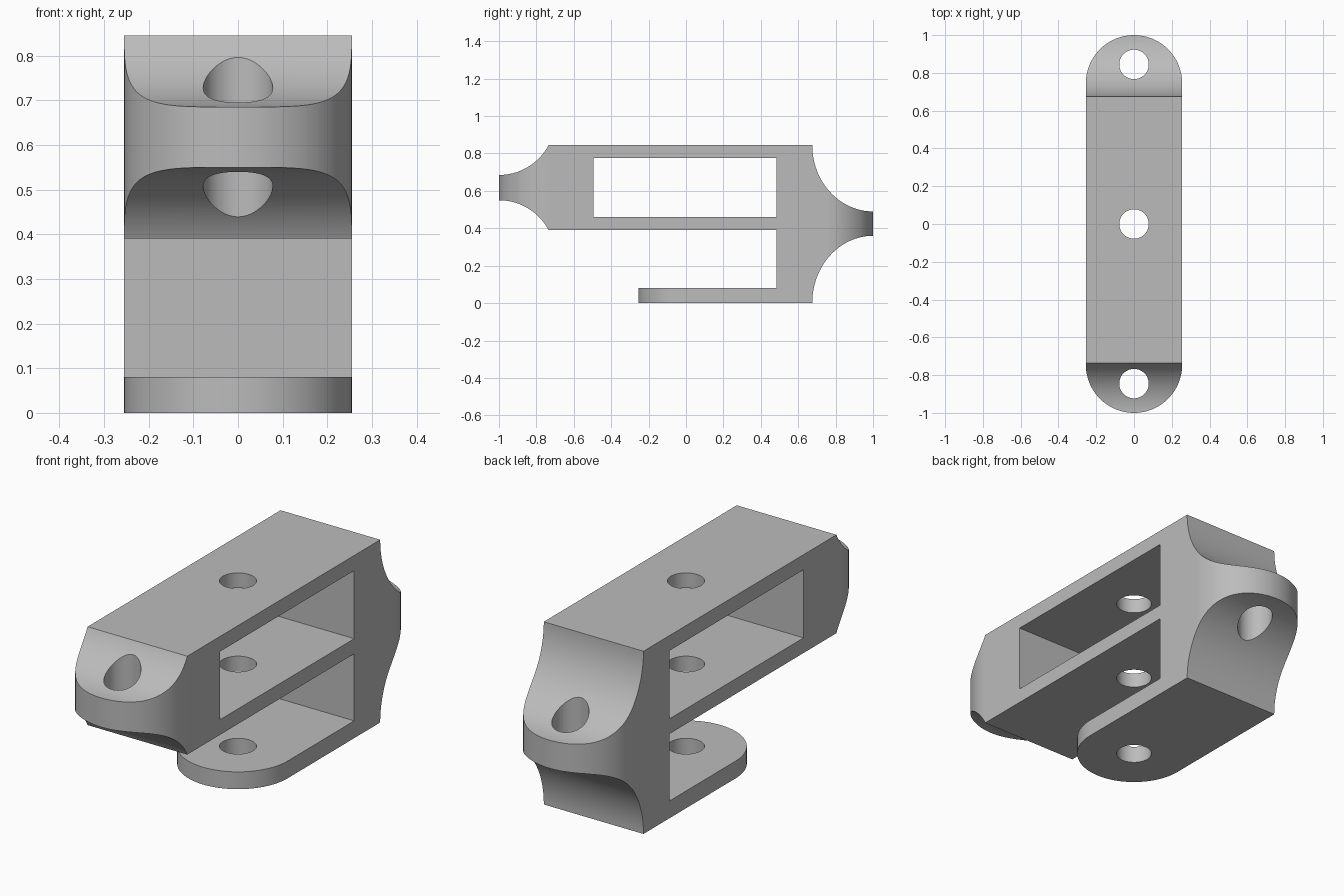
import bpy, bmesh
from math import pi, sin, cos, asin

if "Cube" in bpy.data.objects:
    bpy.data.objects.remove(bpy.data.objects["Cube"], do_unlink=True)

HALF = 0.255      # half width, also the radius of the rounded ends
TOP = 0.845

grey = bpy.data.materials.new("plain grey")
grey.use_nodes = True
grey.diffuse_color = (0.5, 0.5, 0.5, 1)
grey.node_tree.nodes["Principled BSDF"].inputs["Base Color"].default_value = (0.5, 0.5, 0.5, 1)


def arc(cx, cy, rx, ry, start, end, n=32):
    """Points along an elliptical arc."""
    angles = [start + (end - start) * i / n for i in range(n + 1)]
    return [(cx + rx * cos(a), cy + ry * sin(a)) for a in angles]


def prism(name, outline, low, high, axis):
    """Extrude a closed outline along x (outline in y, z) or z (outline in x, y)."""
    bm = bmesh.new()
    place = (lambda a, b: (low, a, b)) if axis == "x" else (lambda a, b: (a, b, low))
    face = bm.faces.new([bm.verts.new(place(a, b)) for a, b in outline])
    moved = bmesh.ops.extrude_face_region(bm, geom=[face])["geom"]
    depth = high - low
    bmesh.ops.translate(bm, verts=[v for v in moved if isinstance(v, bmesh.types.BMVert)],
                        vec=(depth, 0, 0) if axis == "x" else (0, 0, depth))
    bmesh.ops.recalc_face_normals(bm, faces=bm.faces)
    mesh = bpy.data.meshes.new(name)
    bm.to_mesh(mesh)
    bm.free()
    mesh.materials.append(grey)
    obj = bpy.data.objects.new(name, mesh)
    bpy.context.collection.objects.link(obj)
    return obj


def boolean(target, cutter, operation):
    """Apply a boolean and discard the cutter."""
    cutter.hide_render = True
    mod = target.modifiers.new(cutter.name, "BOOLEAN")
    mod.object, mod.operation, mod.solver = cutter, operation, "EXACT"
    bpy.context.view_layer.objects.active = target
    bpy.ops.object.modifier_apply(modifier=mod.name)
    bpy.data.objects.remove(cutter, do_unlink=True)


# Side profile: scooped tail, lower tongue, forked gap and scooped nose
r = 0.30
sweep = asin(0.265 / r)
nose_low = arc(-1, 0.55 - r, r, r, pi / 2 - sweep, pi / 2)
nose_high = arc(-1, 0.685 + r, r, r, -pi / 2, -pi / 2 + sweep)
nose_low[0], nose_high[-1] = (-0.735, 0.39), (-0.735, TOP)
tail_high = arc(1, TOP, 0.325, 0.355, pi, 1.5 * pi)
tail_low = arc(1, 0, 0.325, 0.36, pi / 2, pi)
tongue = [(-0.4, 0), (-0.4, 0.08), (0.485, 0.08), (0.485, 0.39)]
# Carry the nose and tail past the rounded ends so the plan shape trims them
nose_tip = [(-1.05, 0.55), (-1.05, 0.685)]
tail_tip = [(1.05, 0.49), (1.05, 0.36)]
bracket = prism("bracket", tongue + nose_low + nose_tip + nose_high
                + tail_high + tail_tip + tail_low, -0.3, 0.3, "x")

# Rounded plan shape
plan = arc(0, 0.745, HALF, HALF, 0, pi, 48) + arc(0, -0.745, HALF, HALF, pi, 2 * pi, 48)
boolean(bracket, prism("plan_trim", plan, -0.1, 1, "z"), "INTERSECT")

# Rounded tip of the lower tongue
tip = [(-0.4, 0), (-0.4, -0.5), (0.4, -0.5), (0.4, 0)] + arc(0, 0, HALF, HALF, 0, -pi, 48)
boolean(bracket, prism("tongue_trim", tip, -0.1, 0.2, "z"), "DIFFERENCE")

# Window through the upper body
window = [(-0.495, 0.46), (0.485, 0.46), (0.485, 0.775), (-0.495, 0.775)]
boolean(bracket, prism("window_cutter", window, -0.5, 0.5, "x"), "DIFFERENCE")

# Pin holes at the nose, middle and tail
for y in (-0.845, 0, 0.845):
    hole = arc(0, y, 0.078, 0.078, 0, 2 * pi, 48)[:-1]
    boolean(bracket, prism("hole_cutter", hole, -0.1, 1, "z"), "DIFFERENCE")

bpy.ops.object.select_all(action="DESELECT")
bracket.select_set(True)
bpy.context.view_layer.objects.active = bracket
bpy.ops.object.shade_smooth_by_angle(angle=0.5)
